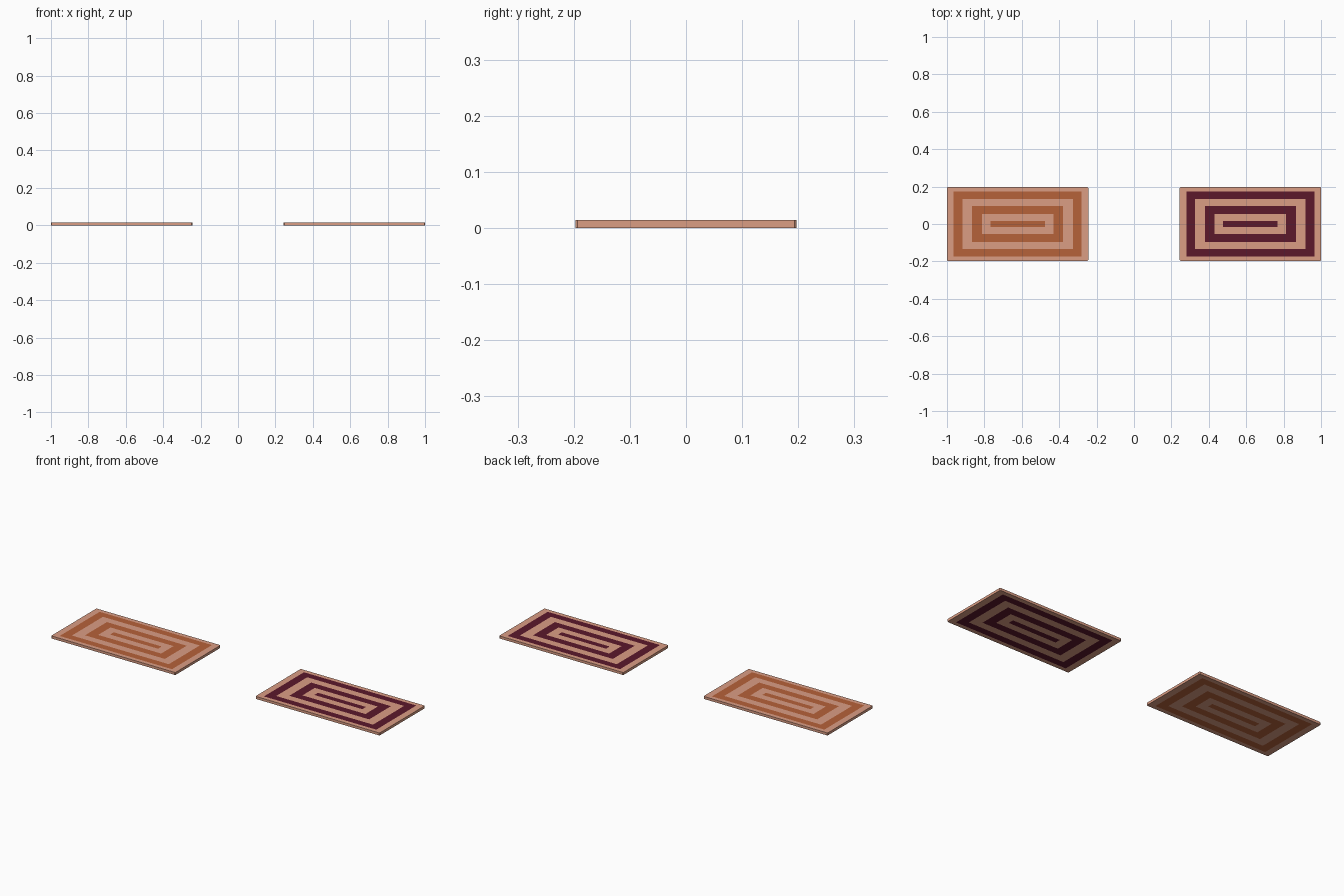
import bpy
import bmesh

if "Cube" in bpy.data.objects:
    bpy.data.objects.remove(bpy.data.objects["Cube"])

THICK = 0.014
# Half sizes of the nested rectangles, outermost first
RINGS = [(0.378, 0.197), (0.342, 0.174), (0.295, 0.135),
         (0.243, 0.095), (0.192, 0.054), (0.146, 0.016)]


def material(name, rgb):
    m = bpy.data.materials.new(name)
    m.diffuse_color = [(c / 255) ** 2.2 for c in rgb] + [1.0]
    m.use_nodes = True
    m.node_tree.nodes["Principled BSDF"].inputs["Base Color"].default_value = m.diffuse_color
    return m


def make_rug(name, x, base, stripe):
    bm = bmesh.new()

    def loops_at(z):
        return [[bm.verts.new((sx * w, sy * h, z))
                 for sx, sy in ((-1, -1), (1, -1), (1, 1), (-1, 1))]
                for w, h in RINGS]

    # Concentric bands on the top and the underside
    low, high = loops_at(0), loops_at(THICK)
    for loops in (low, high):
        for k in range(len(RINGS) - 1):
            a, b = loops[k], loops[k + 1]
            for i in range(4):
                j = (i + 1) % 4
                bm.faces.new((a[i], a[j], b[j], b[i])).material_index = k % 2
        bm.faces.new(loops[-1]).material_index = (len(RINGS) - 1) % 2

    # Rim with slightly clipped corners
    for i in range(4):
        j = (i + 1) % 4
        bm.faces.new((low[0][i], low[0][j], high[0][j], high[0][i]))
    bmesh.ops.recalc_face_normals(bm, faces=bm.faces[:])
    corners = [bm.edges.get((low[0][i], high[0][i])) for i in range(4)]
    bmesh.ops.bevel(bm, geom=corners, offset=0.004, segments=1,
                    affect='EDGES', profile=0.5, material=0)

    mesh = bpy.data.meshes.new(name)
    bm.to_mesh(mesh)
    bm.free()
    mesh.materials.append(base)
    mesh.materials.append(stripe)
    rug = bpy.data.objects.new(name, mesh)
    rug.location.x = x
    bpy.context.collection.objects.link(rug)


tan = material("tan_weave", (218, 156, 131))
make_rug("left_rug", -0.622, tan, material("rust_stripe", (181, 98, 60)))
make_rug("right_rug", 0.622, tan, material("maroon_stripe", (92, 30, 47)))
